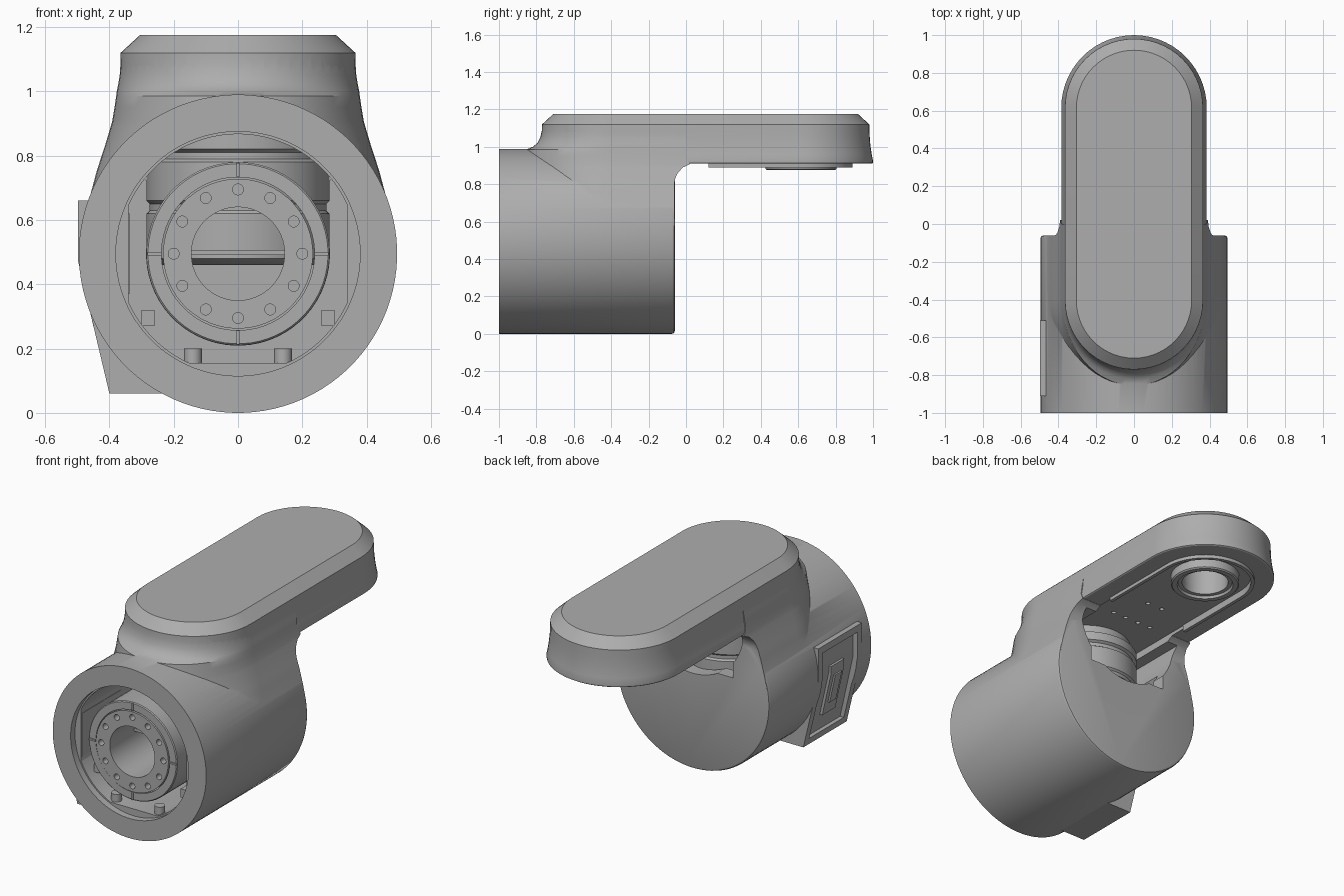
import bpy, bmesh
from math import sin, cos, pi, sqrt
from mathutils import Vector

cube = bpy.data.objects.get("Cube")
if cube:
    bpy.data.objects.remove(cube)

grey = bpy.data.materials.new("housing_grey")
grey.use_nodes = True
colour = (0.42, 0.42, 0.42, 1)
grey.diffuse_color = colour
grey.node_tree.nodes["Principled BSDF"].inputs["Base Color"].default_value = colour

AXIS_Z = 0.495      # height of the main barrel axis
FRONT, TIP = -0.405, 0.615   # centres of the arm's rounded ends


def finish(name, bm):
    bmesh.ops.recalc_face_normals(bm, faces=bm.faces)
    mesh = bpy.data.meshes.new(name)
    bm.to_mesh(mesh)
    bm.free()
    mesh.materials.append(grey)
    ob = bpy.data.objects.new(name, mesh)
    bpy.context.collection.objects.link(ob)
    return ob


def loft(name, rings, closed=False):
    """Skin equal-length rings; cap the ends or join last to first."""
    bm = bmesh.new()
    rows = [[bm.verts.new(p) for p in ring] for ring in rings]
    pairs = list(zip(rows, rows[1:]))
    if closed:
        pairs.append((rows[-1], rows[0]))
    else:
        bm.faces.new(rows[0])
        bm.faces.new(rows[-1])
    n = len(rows[0])
    for a, b in pairs:
        for i in range(n):
            j = (i + 1) % n
            bm.faces.new((a[i], a[j], b[j], b[i]))
    return finish(name, bm)


def circle(r, h, centre, axis, n):
    out = []
    for i in range(n):
        a = 2 * pi * (i + 0.5) / n
        u, v = r * cos(a), r * sin(a)
        local = (u, h, v) if axis == "Y" else (u, v, h)
        out.append(Vector(local) + Vector(centre))
    return out


def lathe(name, profile, centre, axis="Y", n=64, closed=False):
    return loft(name, [circle(r, h, centre, axis, n) for r, h in profile], closed)


def prism_y(name, outline, y0, y1):
    return loft(name, [[(x, y, z) for x, z in outline] for y in (y0, y1)])


def box(name, x0, x1, y0, y1, z0, z1):
    return prism_y(name, [(x0, z0), (x1, z0), (x1, z1), (x0, z1)], y0, y1)


def half_round(r, y, z, sign, n=28, reach=None):
    reach = reach or r
    return [(sign * r * cos(pi * i / n), y + sign * reach * sin(pi * i / n), z)
            for i in range(n + 1)]


def capsule(r, z):
    return half_round(r, TIP, z, 1) + half_round(r, FRONT, z, -1)


def boolean(target, other, mode="DIFFERENCE"):
    mod = target.modifiers.new("cut", "BOOLEAN")
    mod.operation, mod.object, mod.solver = mode, other, "EXACT"
    bpy.context.view_layer.objects.active = target
    bpy.ops.object.modifier_apply(modifier=mod.name)
    bpy.data.objects.remove(other)


# main barrel with a softened rear edge
body = lathe("barrel_and_arm_housing",
             [(0.495, -1), (0.495, -0.075), (0.49, -0.064), (0.48, -0.06)],
             (0, 0, AXIS_Z), n=96)

# flared neck blending the arm into the barrel: height, half width, front reach
neck_rows = [(1.10, .363, .363), (1.05, .368, .374), (1.02, .373, .39), (1.0, .377, .415),
             (.985, .379, .45), (.95, .384, .455), (.908, .391, .46), (.89, .396, .46),
             (.86, .405, .46), (.83, .414, .46), (.80, .424, .46), (.75, .44, .46),
             (.66, .464, .46), (.58, .48, .46)]
rings = []
for z, w, reach in neck_rows:
    back = -0.062
    if .80 < z < .91:
        back = .05 - sqrt(.112 ** 2 - (z - .80) ** 2)
    elif z > .91:
        back = 0.0
    rings.append([(w, back, z)] + [(-x, y, z) for x, y, z in
                 half_round(w, FRONT, z, -1, reach=reach)][::-1] + [(-w, back, z)])
rings = [[p for p in r] for r in rings]
for r in rings:
    r[1:-1] = sorted(r[1:-1], key=lambda p: -p[0])
boolean(body, loft("neck", rings), "UNION")

# long rounded arm with a bevelled lid
arm_rows = [(1.175, .305), (1.12, .365), (1.08, .366), (1.04, .368), (1.0, .372),
            (.96, .378), (.925, .385), (.914, .384), (.91, .378)]
boolean(body, loft("arm", [capsule(w, z) for z, w in arm_rows]), "UNION")

# side connector housing
boolean(body, prism_y("connector_housing",
        [(-.497, .66), (-.497, .47), (-.40, .06), (-.15, .06), (-.33, .25), (-.41, .40),
         (-.41, .66)], -.91, -.51), "UNION")
boolean(body, prism_y("connector_recess",
        [(-.6, .62), (-.468, .62), (-.468, .47), (-.385, .10), (-.6, .10)], -.87, -.55))

# hollow barrel: round mouth, then a chamber with flat sides and floor
boolean(body, lathe("mouth_cutter", [(.38, -1.1), (.38, -.96)], (0, 0, AXIS_Z), n=96))
chamber = lathe("chamber_cutter", [(.372, -.98), (.372, -.14)], (0, 0, AXIS_Z), n=96)
boolean(chamber, box("chamber_limits", -.34, .34, -1.2, 0, .155, 1), "INTERSECT")
boolean(body, chamber)

# channel under the arm and the rounded opening through the barrel's rear wall
boolean(body, loft("arm_channel_cutter", [capsule(.26, .6), capsule(.26, .93)]))
arch = [(x, z) for x, z, _ in half_round(.33, .888, 0, -1)]
boolean(body, prism_y("rear_opening_cutter", arch, -.5, .07))

# output bore and screw holes in the arm's underside
boolean(body, lathe("bore_cutter", [(.13, .8), (.13, 1.08)], (0, TIP, 0), "Z"))
for x, y in [(-.13, -.02), (-.045, -.02), (.045, -.02), (.13, -.02), (-.05, .18), (.05, .18)]:
    boolean(body, lathe("screw_cutter", [(.013, .9), (.013, .97)], (x, y, 0), "Z", 16))

# lip around the channel's rounded end
lip = [(.275, .12), *[p[:2] for p in half_round(.275, TIP, 0, 1)], (-.275, .12),
       (-.255, .12), *[p[:2] for p in half_round(.255, TIP, 0, 1)][::-1], (.255, .12)]
loft("arm_lip", [[(x, y, z) for x, y in lip] for z in (.89, .935)])

# output ring with a stepped collar
lathe("output_ring", [(.19, .94), (.19, .882), (.183, .875), (.155, .875), (.15, .89),
                      (.128, .89), (.128, .94)], (0, TIP, 0), "Z", closed=True)

# front drive: outer collar, inner flange with twelve screw holes
lathe("front_drive_collar", [(.285, -.30), (.285, -.965), (.28, -.97), (.238, -.97),
                             (.238, -.30)], (0, 0, AXIS_Z), closed=True)
flange = lathe("front_drive_flange", [(.233, -.32), (.233, -.975), (.145, -.975),
                                      (.145, -.32)], (0, 0, AXIS_Z), n=56, closed=True)
for i in range(12):
    a = i * pi / 6
    boolean(flange, lathe("hole_cutter", [(.017, -1), (.017, -.93)],
                          (.2 * cos(a), 0, AXIS_Z + .2 * sin(a)), n=16))
lathe("front_drive_back", [(.286, -.31), (.286, -.27)], (0, 0, AXIS_Z))
box("bore_divider", -.15, .15, -.75, -.32, AXIS_Z - .004, AXIS_Z + .012)

# four key ribs on the collar
for i in range(4):
    dx, dz = [(1, 0), (0, 1), (-1, 0), (0, -1)][i]
    cx, cz = .26 * dx, AXIS_Z + .26 * dz
    hx, hz = (.022, .005) if dx else (.005, .022)
    box("collar_rib_%d" % (i + 1), cx - hx, cx + hx, -.976, -.95, cz - hz, cz + hz)

# upright drive beneath the arm, with grooved rings
lathe("upright_drive", [(.24, .46), (.285, .48), (.285, .62), (.275, .63), (.275, .65),
                        (.285, .66), (.285, .78), (.27, .79), (.27, .81), (.285, .82),
                        (.285, .87), (.25, .87), (.25, .93)], (0, -.42, 0), "Z")

# chamber fittings: floor posts and side strips
for side, label in ((-1, "right"), (1, "left")):
    lathe("floor_post_" + label, [(.028, .15), (.028, .20)], (side * .14, -.92, 0), "Z", 24)
    box("side_bracket_" + label, side * .28 - .02, side * .28 + .02, -.9, -.6, .27, .32)
box("side_strip", -.358, -.338, -.955, -.6, .37, .62)

# connector block and socket in the side recess
prism_y("connector_plate", [(-.482, .50), (-.482, .46), (-.424, .20), (-.39, .20),
                            (-.45, .50)], -.77, -.65)
prism_y("connector_socket", [(-.488, .44), (-.45, .27), (-.42, .27), (-.46, .44)], -.74, -.68)

# smooth shading with crisp edges on every part
for ob in bpy.context.collection.objects:
    if ob.type == "MESH":
        bpy.ops.object.select_all(action="DESELECT")
        ob.select_set(True)
        bpy.context.view_layer.objects.active = ob
        bpy.ops.object.shade_smooth_by_angle(angle=pi / 6)
